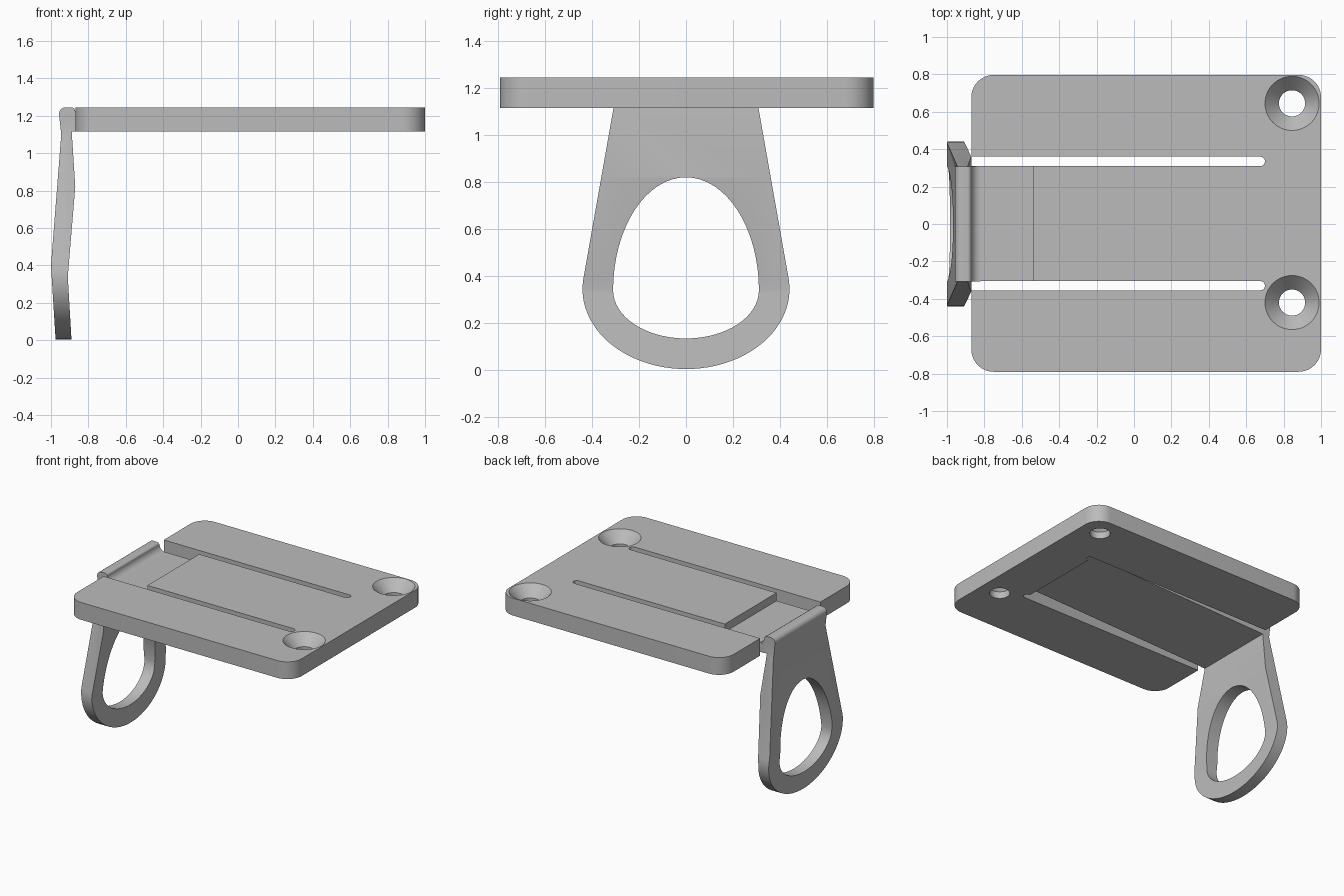
import bpy, bmesh, math
from mathutils import Vector

if "Cube" in bpy.data.objects:
    bpy.data.objects.remove(bpy.data.objects["Cube"])

grey = bpy.data.materials.new("plain grey")
grey.diffuse_color = (0.5, 0.5, 0.5, 1)
grey.use_nodes = True
grey.node_tree.nodes["Principled BSDF"].inputs["Base Color"].default_value = grey.diffuse_color


def prism(name, pts, axis, a, b):
    """Extrude a 2D outline along an axis; z: (x,y), y: (x,z), x: (y,z)."""
    put = {'z': lambda p, h: (p[0], p[1], h),
           'y': lambda p, h: (p[0], h, p[1]),
           'x': lambda p, h: (h, p[0], p[1])}[axis]
    bm = bmesh.new()
    face = bm.faces.new([bm.verts.new(put(p, a)) for p in pts])
    ext = bmesh.ops.extrude_face_region(bm, geom=[face])
    move = Vector(put((0, 0), b - a))
    bmesh.ops.translate(bm, vec=move,
                        verts=[v for v in ext['geom'] if isinstance(v, bmesh.types.BMVert)])
    return finish(name, bm)


def finish(name, bm):
    bmesh.ops.recalc_face_normals(bm, faces=bm.faces)
    me = bpy.data.meshes.new(name)
    bm.to_mesh(me)
    bm.free()
    me.materials.append(grey)
    ob = bpy.data.objects.new(name, me)
    bpy.context.collection.objects.link(ob)
    return ob


def arc(cx, cy, rx, ry, a0, a1, n):
    return [(cx + rx * math.cos(math.radians(a0 + (a1 - a0) * i / n)),
             cy + ry * math.sin(math.radians(a0 + (a1 - a0) * i / n))) for i in range(n + 1)]


def combine(ob, cutter, op='DIFFERENCE'):
    mod = ob.modifiers.new("cut", 'BOOLEAN')
    mod.operation, mod.solver, mod.object = op, 'EXACT', cutter
    cutter.hide_render = True
    cutter.hide_set(True)


def frustum(name, x, y, r0, r1, z0, z1):
    bm = bmesh.new()
    bmesh.ops.create_cone(bm, cap_ends=True, segments=64, radius1=r0, radius2=r1, depth=z1 - z0)
    bmesh.ops.translate(bm, verts=bm.verts, vec=(x, y, (z0 + z1) / 2))
    return finish(name, bm)


BOTTOM, TOP = 1.115, 1.245
X0, X1, Y0, Y1, R = -0.87, 1.0, -0.79, 0.797, 0.12

# Base plate with rounded corners
outline = (arc(X1 - R, Y1 - R, R, R, 0, 90, 12) + arc(X0 + R, Y1 - R, R, R, 90, 180, 12)
           + arc(X0 + R, Y0 + R, R, R, 180, 270, 12) + arc(X1 - R, Y0 + R, R, R, 270, 360, 12))
plate = prism("base_plate", outline, 'z', BOTTOM, TOP)

# Slots that free the flexible tongue
for y in (0.335, -0.33):
    slot = [(-1.2, y + 0.025)] + [(-1.2, y - 0.025)] + arc(0.675, y, 0.025, 0.025, -90, 90, 10)
    combine(plate, prism("slot_cutter", slot, 'z', 1.0, 1.4))

# Countersunk screw holes
for y in (0.645, -0.42):
    combine(plate, frustum("hole_cutter", 0.845, y, 0.07, 0.07, 1.0, 1.4))
    slope = 0.075 / 0.08
    combine(plate, frustum("countersink_cutter", 0.845, y, 0.069, 0.145 + 0.05 * slope,
                           1.165, TOP + 0.05))

# Recess on top of the tongue and sloping relief underneath
combine(plate, prism("recess_cutter", [(-1.2, 1.185), (-0.54, 1.185), (-0.54, 1.4), (-1.2, 1.4)],
                     'y', -0.325, 0.33))
combine(plate, prism("underside_cutter", [(0.67, 1.0), (0.67, 1.165), (-0.85, BOTTOM), (-0.85, 1.0)],
                     'y', -0.32, 0.325))

# Pull loop: bent side profile trimmed to the teardrop outline
fillet = arc(-0.82, 1.235, 0.05, 0.05, 180, 270, 8)
side = (fillet + [(-0.82, 1.15), (-0.86, BOTTOM), (-0.889, BOTTOM), (-0.87, 0.82),
                  (-0.91, 0.34), (-0.89, 0.0), (-0.975, 0.0), (-1.0, 0.4), (-0.945, 1.1)]
        + arc(-0.92, 1.21, 0.037, 0.035, 180, 90, 8) + arc(-0.89, 1.225, 0.02, 0.02, 90, 0, 4))
loop = prism("pull_loop", side, 'y', -0.5, 0.5)
teardrop = ([(0.308, 1.3), (-0.308, 1.3), (-0.308, BOTTOM)]
            + arc(0, 0.345, 0.44, 0.34, 173, 367, 48) + [(0.308, BOTTOM)])
combine(loop, prism("teardrop_trim", teardrop, 'x', -1.3, -0.5), 'INTERSECT')
opening = arc(0, 0.34, 0.31, 0.48, 0, 180, 32) + arc(0, 0.34, 0.31, 0.205, 180, 360, 32)[1:-1]
combine(loop, prism("opening_cutter", opening, 'x', -1.3, -0.5))

# Bake the cuts, remove the helpers and shade
bpy.context.view_layer.update()
graph = bpy.context.evaluated_depsgraph_get()
for ob in (plate, loop):
    me = bpy.data.meshes.new_from_object(ob.evaluated_get(graph))
    ob.modifiers.clear()
    ob.data = me
for ob in list(bpy.data.objects):
    if ob not in (plate, loop):
        bpy.data.objects.remove(ob)
for ob in (plate, loop):
    bpy.ops.object.select_all(action='DESELECT')
    ob.select_set(True)
    bpy.context.view_layer.objects.active = ob
    bpy.ops.object.shade_smooth_by_angle(angle=math.radians(30))
